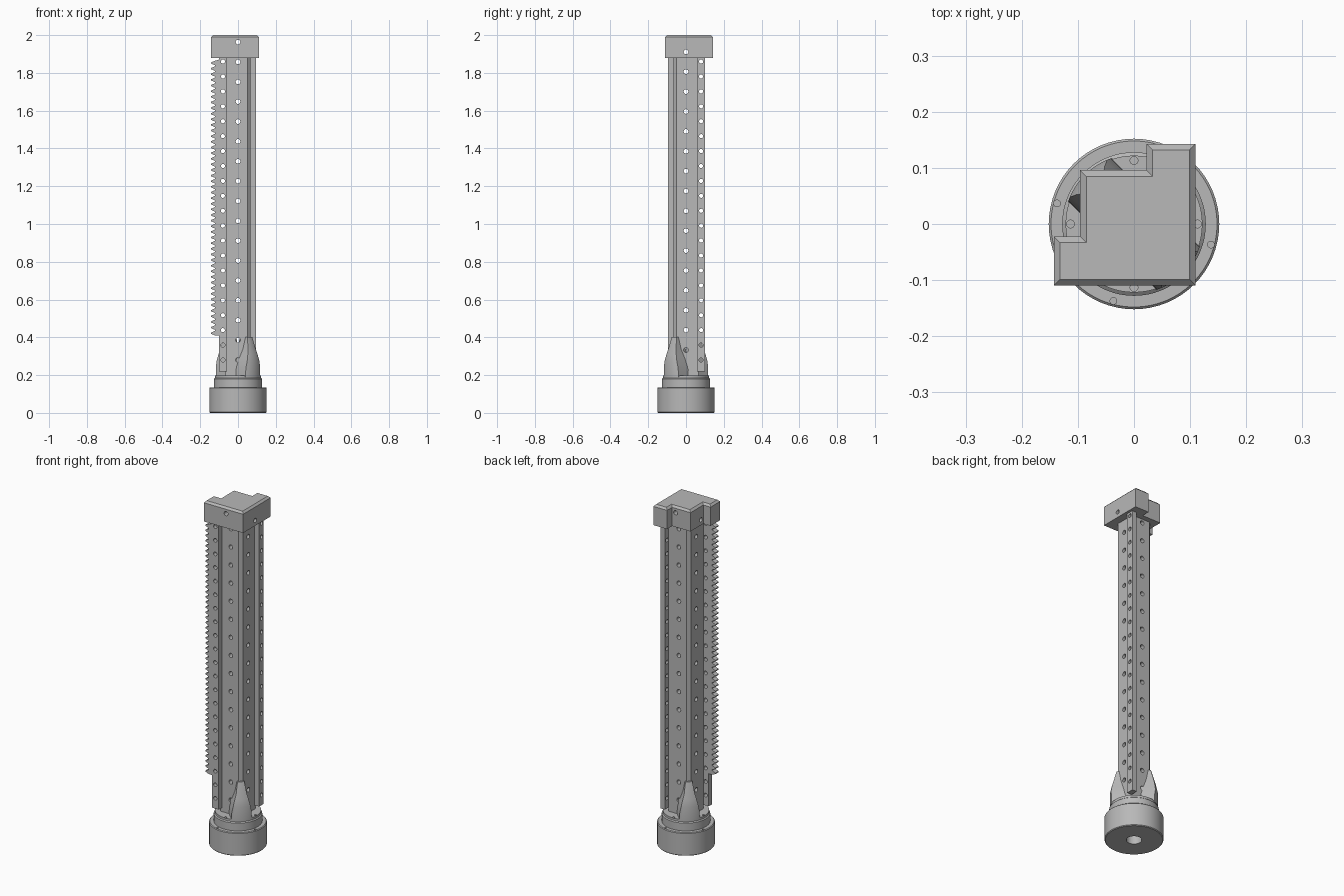
import bpy, bmesh, math
from mathutils import Matrix, Vector

if "Cube" in bpy.data.objects:
    bpy.data.objects.remove(bpy.data.objects["Cube"], do_unlink=True)

grey = bpy.data.materials.new("plain grey")
grey.use_nodes = True
grey.diffuse_color = (0.48, 0.48, 0.48, 1)
grey.node_tree.nodes["Principled BSDF"].inputs["Base Color"].default_value = (0.48, 0.48, 0.48, 1)


def finish(name, bm, smooth=False):
    bmesh.ops.recalc_face_normals(bm, faces=bm.faces)
    mesh = bpy.data.meshes.new(name)
    bm.to_mesh(mesh)
    bm.free()
    mesh.materials.append(grey)
    ob = bpy.data.objects.new(name, mesh)
    bpy.context.collection.objects.link(ob)
    if smooth:
        shade(ob)
    return ob


def shade(ob):
    bpy.ops.object.select_all(action='DESELECT')
    ob.select_set(True)
    bpy.context.view_layer.objects.active = ob
    bpy.ops.object.shade_smooth_by_angle(angle=math.radians(30))


def prism(name, outline, z0, z1, chamfer=0.0):
    bm = bmesh.new()
    face = bm.faces.new([bm.verts.new((x, y, z0)) for x, y in outline])
    ext = bmesh.ops.extrude_face_region(bm, geom=[face])["geom"]
    top = [g for g in ext if isinstance(g, bmesh.types.BMFace)]
    for v in top[0].verts:
        v.co.z = z1 - chamfer
    bmesh.ops.recalc_face_normals(bm, faces=bm.faces)
    if chamfer:
        bmesh.ops.inset_region(bm, faces=top, thickness=chamfer, use_even_offset=True)
        for v in top[0].verts:
            v.co.z = z1
    return finish(name, bm)


def block(name, x0, x1, y0, y1, z0, z1):
    return prism(name, [(x0, y0), (x1, y0), (x1, y1), (x0, y1)], z0, z1)


def lathe(name, profile, steps=64):
    # The profile starts and ends on the axis
    bm = bmesh.new()
    verts = [bm.verts.new((r, 0, z)) for r, z in profile]
    edges = [bm.edges.new(pair) for pair in zip(verts, verts[1:])]
    bmesh.ops.spin(bm, geom=verts + edges, axis=(0, 0, 1), cent=(0, 0, 0),
                   angle=2 * math.pi, steps=steps, use_merge=True)
    bmesh.ops.remove_doubles(bm, verts=bm.verts, dist=1e-5)
    return finish(name, bm)


def pins(name, places, axis, radius, length, sides=16):
    # A set of cylinders along one axis, used for drilling
    bm = bmesh.new()
    turn = Vector((0, 0, 1)).rotation_difference(Vector(axis)).to_matrix().to_4x4()
    for p in places:
        bmesh.ops.create_cone(bm, cap_ends=True, segments=sides, radius1=radius,
                              radius2=radius, depth=length,
                              matrix=Matrix.Translation(p) @ turn)
    return finish(name, bm)


def cut(ob, tool, operation='DIFFERENCE', keep_tool=False):
    mod = ob.modifiers.new("cut", 'BOOLEAN')
    mod.operation = operation
    mod.solver = 'EXACT'
    mod.object = tool
    bpy.ops.object.select_all(action='DESELECT')
    ob.select_set(True)
    bpy.context.view_layer.objects.active = ob
    bpy.ops.object.modifier_apply(modifier=mod.name)
    if not keep_tool:
        bpy.data.objects.remove(tool, do_unlink=True)


# Column with two chamfered corners
S, C = 0.066, 0.049
column = prism("column", [(-S, -S), (C, -S), (S, -C), (S, S), (-C, S), (-S, C)], 0.19, 1.89)

# Cap with an L-shaped notch on the back and right sides
cap = prism("cap", [(-0.143, -0.11), (0.11, -0.11), (0.11, 0.143), (0.022, 0.143),
                    (0.022, 0.096), (-0.096, 0.096), (-0.096, -0.022), (-0.143, -0.022)],
            1.88, 2.0, 0.011)

# Cross holes through column and cap
front_holes = pins("front_holes", [(0, 0, 0.28 + 0.1052 * i) for i in range(17)],
                   (0, 1, 0), 0.0125, 0.6)
side_holes = pins("side_holes", [(0, 0, 0.228 + 0.1052 * i) for i in range(17)],
                  (1, 0, 0), 0.0125, 0.6)
for tool in (front_holes, side_holes):
    cut(column, tool, keep_tool=True)
    cut(cap, tool)

# Perforated rails on the front and on the left side
front_rail = block("front_rail", -0.1, -0.058, -0.095, -S, 0.22, 1.885)
left_rail = block("left_rail", S, 0.095, 0.058, 0.1, 0.22, 1.885)
levels = [0.28 + 0.079 * i for i in range(21)]
cut(front_rail, pins("drill", [(-0.08, -0.08, z) for z in levels], (0, 1, 0), 0.011, 0.1))
cut(left_rail, pins("drill", [(0.08, 0.08, z) for z in levels], (1, 0, 0), 0.011, 0.1))

# Toothed rack along the front rail
count, z0, pitch = 49, 0.41, 0.0298
bm = bmesh.new()
side = [(-0.1, z0)]
for i in range(count):
    z = z0 + i * pitch
    side += [(-0.122, z), (-0.143, z + pitch * 0.3),
             (-0.143, z + pitch * 0.5), (-0.122, z + pitch * 0.8)]
side.append((-0.1, z0 + count * pitch))
face = bm.faces.new([bm.verts.new((x, -0.095, z)) for x, z in side])
ext = bmesh.ops.extrude_face_region(bm, geom=[face])["geom"]
for v in ext:
    if isinstance(v, bmesh.types.BMVert):
        v.co.y = -S
finish("toothed_rack", bm)

# Round base with a stepped collar
base = lathe("base", [(0, 0), (0.148, 0), (0.152, 0.004), (0.152, 0.131), (0.148, 0.135),
                      (0.128, 0.135), (0.128, 0.18), (0.122, 0.185), (0.122, 0.198), (0, 0.198)])
cut(base, pins("bore", [(0, 0, 0)], (0, 0, 1), 0.04, 0.22, 32))


def ring(radius, start, z):
    return [(radius * math.cos(start + i * math.pi / 2),
             radius * math.sin(start + i * math.pi / 2), z) for i in range(4)]


cut(base, pins("flange_holes", ring(0.142, math.radians(-15), 0.135), (0, 0, 1), 0.006, 0.06))
cut(base, pins("collar_holes", ring(0.113, 0, 0.2), (0, 0, 1), 0.007, 0.06))
shade(base)

# Tapered fingers clasping the two chamfered corners
arch = [(0.055, 0.19), (0.053, 0.24), (0.042, 0.29), (0.028, 0.34), (0.018, 0.405)]
outline = arch + [(-w, z) for w, z in reversed(arch)]
for name, angle in (("front_finger", -45), ("back_finger", 135)):
    finger = lathe(name, [(0, 0.18), (0.124, 0.18), (0.124, 0.27), (0.116, 0.31),
                          (0.09, 0.402), (0, 0.402)])
    bm = bmesh.new()
    face = bm.faces.new([bm.verts.new((0.03, w, z)) for w, z in outline])
    ext = bmesh.ops.extrude_face_region(bm, geom=[face])["geom"]
    bmesh.ops.translate(bm, vec=(0.15, 0, 0),
                        verts=[g for g in ext if isinstance(g, bmesh.types.BMVert)])
    bmesh.ops.rotate(bm, verts=bm.verts, cent=(0, 0, 0),
                     matrix=Matrix.Rotation(math.radians(angle), 3, 'Z'))
    cut(finger, finish("arch_tool", bm), 'INTERSECT')
    shade(finger)
